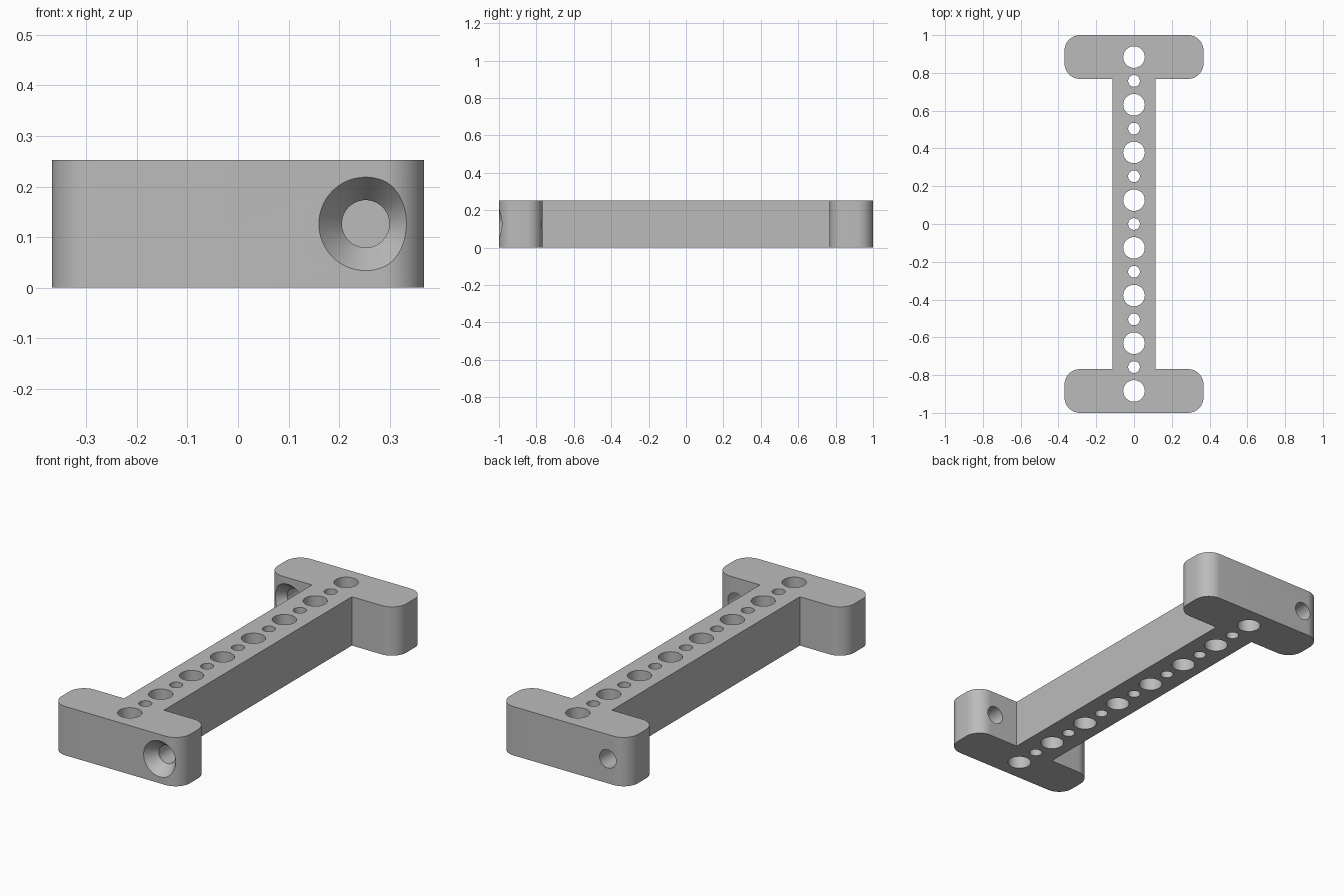
import bpy
import bmesh
from math import cos, sin, pi, radians
from mathutils import Matrix, Vector

if "Cube" in bpy.data.objects:
    bpy.data.objects.remove(bpy.data.objects["Cube"], do_unlink=True)

PITCH = 0.2525             # hole spacing, also the height
HEIGHT = PITCH
HALF_W, BEAM_W = 0.368, 0.114
INNER_Y = 0.768            # inner faces of the end bars
CORNER = 0.083
BIG_R, SMALL_R = 0.057, 0.031
BORE_R, SINK_R, SINK_DEPTH = 0.047, 0.0925, 0.06


def finish(bm, name):
    bmesh.ops.recalc_face_normals(bm, faces=bm.faces)
    mesh = bpy.data.meshes.new(name)
    bm.to_mesh(mesh)
    bm.free()
    obj = bpy.data.objects.new(name, mesh)
    bpy.context.collection.objects.link(obj)
    return obj


def arc(cx, cy, start, steps=16):
    """Quarter circle, counterclockwise from the start angle."""
    angles = [start + pi / 2 * i / steps for i in range(steps + 1)]
    return [(cx + CORNER * cos(a), cy + CORNER * sin(a)) for a in angles]


def add_lathe(bm, profile, matrix, sides=64):
    """Closed turned solid from (radius, height) pairs."""
    rings = [[bm.verts.new(matrix @ Vector((r * cos(2 * pi * i / sides),
                                            r * sin(2 * pi * i / sides), h)))
              for i in range(sides)] for r, h in profile]
    for low, high in zip(rings, rings[1:]):
        for i in range(sides):
            j = (i + 1) % sides
            bm.faces.new((low[i], low[j], high[j], high[i]))
    bm.faces.new(rings[0][::-1])
    bm.faces.new(rings[-1])


# I-shaped body: half outline, turned half round for the other end
cx = HALF_W - CORNER
half = [(BEAM_W, INNER_Y)]
half += arc(cx, INNER_Y + CORNER, -pi / 2)
half += arc(cx, 1 - CORNER, 0)
half += arc(-cx, 1 - CORNER, pi / 2)
half += arc(-cx, INNER_Y + CORNER, pi)
half += [(-BEAM_W, INNER_Y)]
outline = half + [(-x, -y) for x, y in half]

bm = bmesh.new()
base = bm.faces.new([bm.verts.new((x, y, 0)) for x, y in outline])
top = bmesh.ops.extrude_face_region(bm, geom=[base])["geom"]
bmesh.ops.translate(bm, vec=(0, 0, HEIGHT),
                    verts=[v for v in top if isinstance(v, bmesh.types.BMVert)])
body = finish(bm, "mounting_bracket")

# Cutter: alternating large and small vertical holes along the beam
bm = bmesh.new()
for i in range(-7, 8):
    r = BIG_R if i % 2 else SMALL_R
    add_lathe(bm, [(r, -0.1), (r, HEIGHT + 0.1)],
              Matrix.Translation((0, i * PITCH / 2, 0)))

# Cutter: countersunk bores through the end bars, sinks facing the front
slope = (SINK_R - BORE_R) / SINK_DEPTH
over = 0.02
sink = [(SINK_R + slope * over, -over), (BORE_R, SINK_DEPTH), (BORE_R, 0.27)]
for x, y in ((PITCH, -1), (-PITCH, INNER_Y)):
    place = Matrix.Translation((x, y, HEIGHT / 2)) @ Matrix.Rotation(-pi / 2, 4, "X")
    add_lathe(bm, sink, place)
cutter = finish(bm, "hole_cutter")
cutter.hide_render = True

# Cut the holes and apply
mod = body.modifiers.new("holes", "BOOLEAN")
mod.operation = "DIFFERENCE"
mod.solver = "EXACT"
mod.object = cutter
bpy.ops.object.select_all(action="DESELECT")
bpy.context.view_layer.objects.active = body
body.select_set(True)
bpy.ops.object.modifier_apply(modifier=mod.name)
bpy.data.objects.remove(cutter, do_unlink=True)
bpy.ops.object.shade_smooth_by_angle(angle=radians(30))

# Plain grey material
grey = bpy.data.materials.new("plain_grey")
grey.use_nodes = True
colour = (0.5, 0.5, 0.5, 1)
grey.diffuse_color = colour
grey.node_tree.nodes["Principled BSDF"].inputs["Base Color"].default_value = colour
body.data.materials.clear()
body.data.materials.append(grey)
